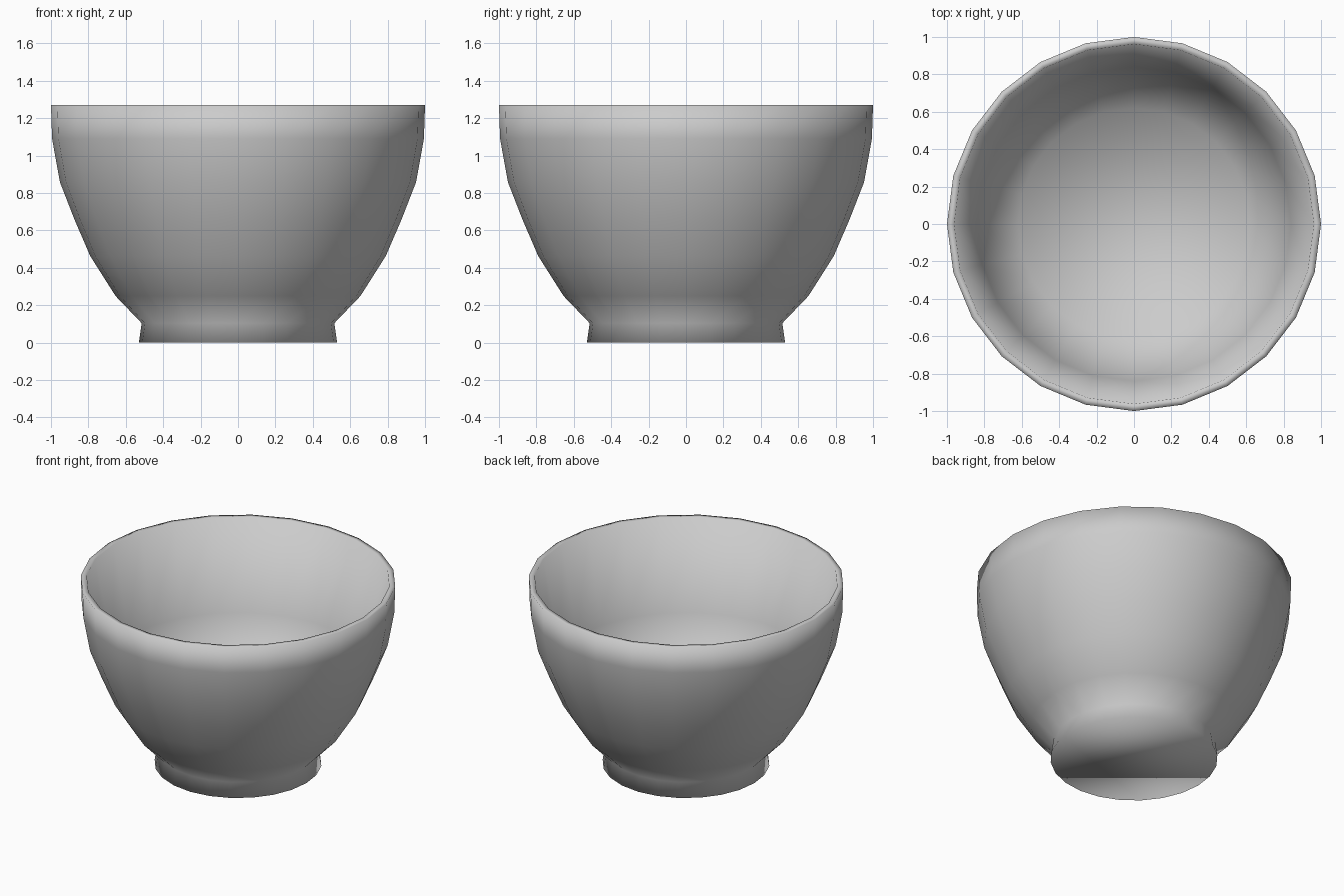
import bpy
import bmesh
import math

cube = bpy.data.objects.get("Cube")
if cube:
    bpy.data.objects.remove(cube, do_unlink=True)

SIDES = 24

# Outer profile (radius, height): flared foot, waist, curved wall, rim
outer = [(0.53, 0), (0.515, 0.104), (0.655, 0.25), (0.79, 0.463),
         (0.875, 0.66), (0.952, 0.858), (0.994, 1.09), (1, 1.27)]

# Inner profile: coarse wall from the rim down to the floor
inner = [(0.962, 1.27), (0.84, 0.66), (0.62, 0.25)]

clay = bpy.data.materials.new("plain grey")
clay.use_nodes = True
clay.diffuse_color = (0.6, 0.6, 0.6, 1)
clay.node_tree.nodes["Principled BSDF"].inputs["Base Color"].default_value = (0.6, 0.6, 0.6, 1)

# Turn the profile around z, one ring per point
bm = bmesh.new()
rings = []
for r, z in outer + inner:
    angles = [math.tau * i / SIDES for i in range(SIDES)]
    rings.append([bm.verts.new((r * math.cos(a), r * math.sin(a), z)) for a in angles])
for low, high in zip(rings, rings[1:]):
    for i in range(SIDES):
        j = (i + 1) % SIDES
        bm.faces.new((low[i], low[j], high[j], high[i]))

# Underside of the foot and floor of the bowl
bm.faces.new(rings[0][::-1])
bm.faces.new(rings[-1])
bmesh.ops.recalc_face_normals(bm, faces=bm.faces[:])
for face in bm.faces:
    face.smooth = True

mesh = bpy.data.meshes.new("bowl")
bm.to_mesh(mesh)
bm.free()
mesh.materials.append(clay)
bowl = bpy.data.objects.new("bowl", mesh)
bpy.context.collection.objects.link(bowl)
